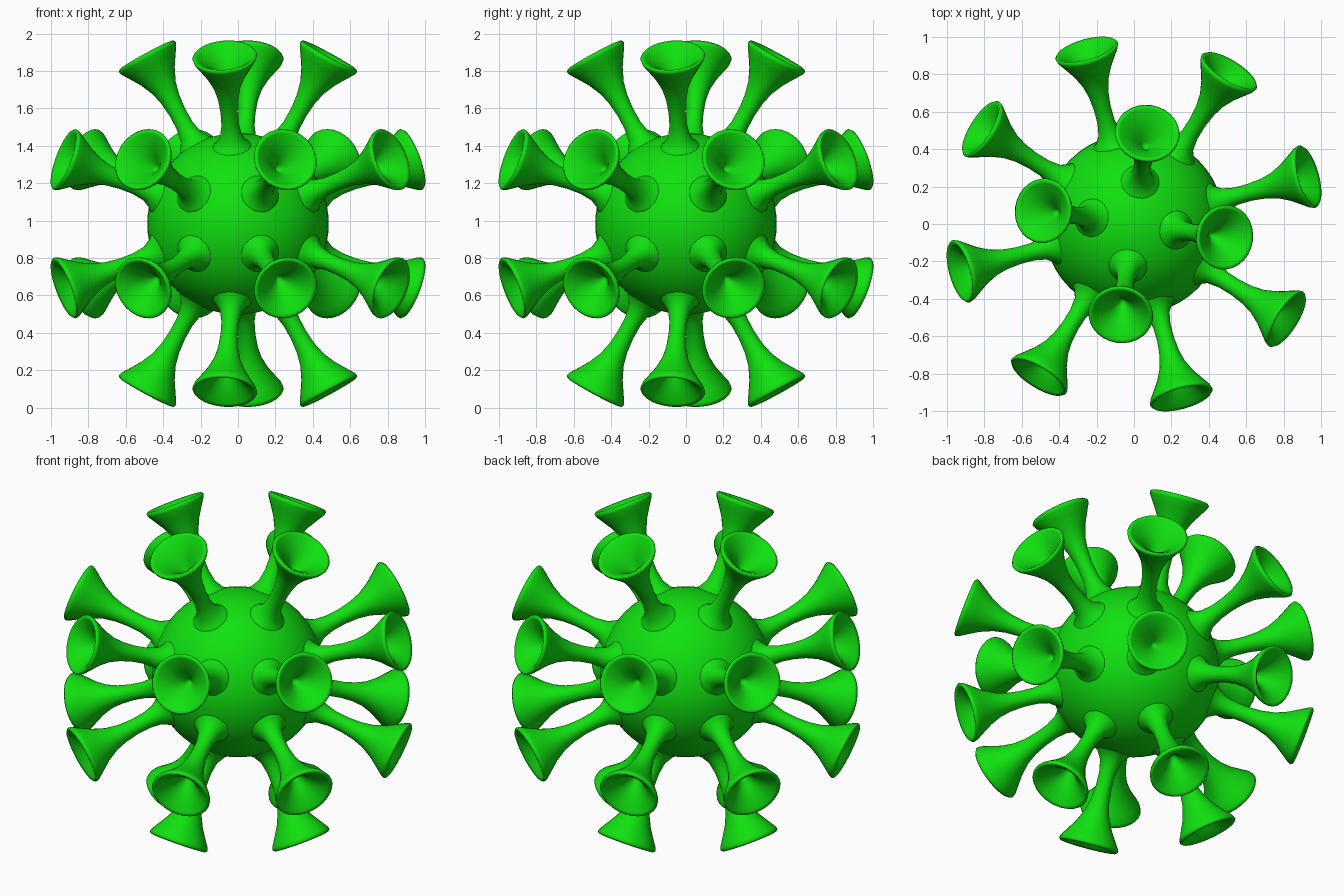
import bpy, bmesh, math
from mathutils import Vector, Matrix

if "Cube" in bpy.data.objects:
    bpy.data.objects.remove(bpy.data.objects["Cube"])

CENTRE = Vector((0, 0, 0.983))
green = bpy.data.materials.new("bright green")
green.diffuse_color = (0.005, 0.75, 0.005, 1)
green.use_nodes = True
green.node_tree.nodes["Principled BSDF"].inputs["Base Color"].default_value = green.diffuse_color

# Trumpet profile: (distance from body centre, radius), root fillet -> lip -> funnel
PROFILE = [(0.40, 0.16), (0.455, 0.125), (0.485, 0.088), (0.53, 0.06), (0.60, 0.047),
           (0.68, 0.046), (0.76, 0.054), (0.83, 0.071), (0.90, 0.103), (0.96, 0.141),
           (1.00, 0.167), (1.018, 0.173), (1.028, 0.164), (1.018, 0.148),
           (0.98, 0.10), (0.93, 0.055), (0.88, 0.022), (0.85, 0.0)]
SIDES = 28


def add_object(name, bm):
    bmesh.ops.recalc_face_normals(bm, faces=bm.faces)
    for f in bm.faces:
        f.smooth = True
    me = bpy.data.meshes.new(name)
    bm.to_mesh(me)
    bm.free()
    me.materials.append(green)
    ob = bpy.data.objects.new(name, me)
    bpy.context.collection.objects.link(ob)
    return ob


def trumpet_mesh():
    bm = bmesh.new()
    verts = [bm.verts.new((r, 0, d)) for d, r in PROFILE]
    edges = [bm.edges.new(p) for p in zip(verts, verts[1:])]
    bmesh.ops.spin(bm, geom=verts + edges, cent=(0, 0, 0), axis=(0, 0, 1),
                   angle=2 * math.tau / 2, steps=SIDES)
    bmesh.ops.remove_doubles(bm, verts=bm.verts, dist=0.0005)
    return bm


# Round body
bm = bmesh.new()
bmesh.ops.create_uvsphere(bm, u_segments=48, v_segments=32, radius=0.485)
add_object("body", bm).location = CENTRE

# Trumpet spikes: a steep ring of 4 and a shallow ring of 8, mirrored below
spots = [(-8.3, 61.2), (15.3, 19.7), (58.0, 19.7)]
for side, sign in (("upper", 1), ("lower", -1)):
    for k in range(4):
        for i, (az, el) in enumerate(spots):
            a, e = math.radians(az + 90 * k), math.radians(el) * sign
            direction = Vector((math.cos(e) * math.cos(a), math.cos(e) * math.sin(a), math.sin(e)))
            ob = add_object(f"{side}_trumpet_{k * 3 + i + 1}", trumpet_mesh())
            ob.matrix_world = Matrix.Translation(CENTRE) @ direction.to_track_quat('Z', 'Y').to_matrix().to_4x4()
